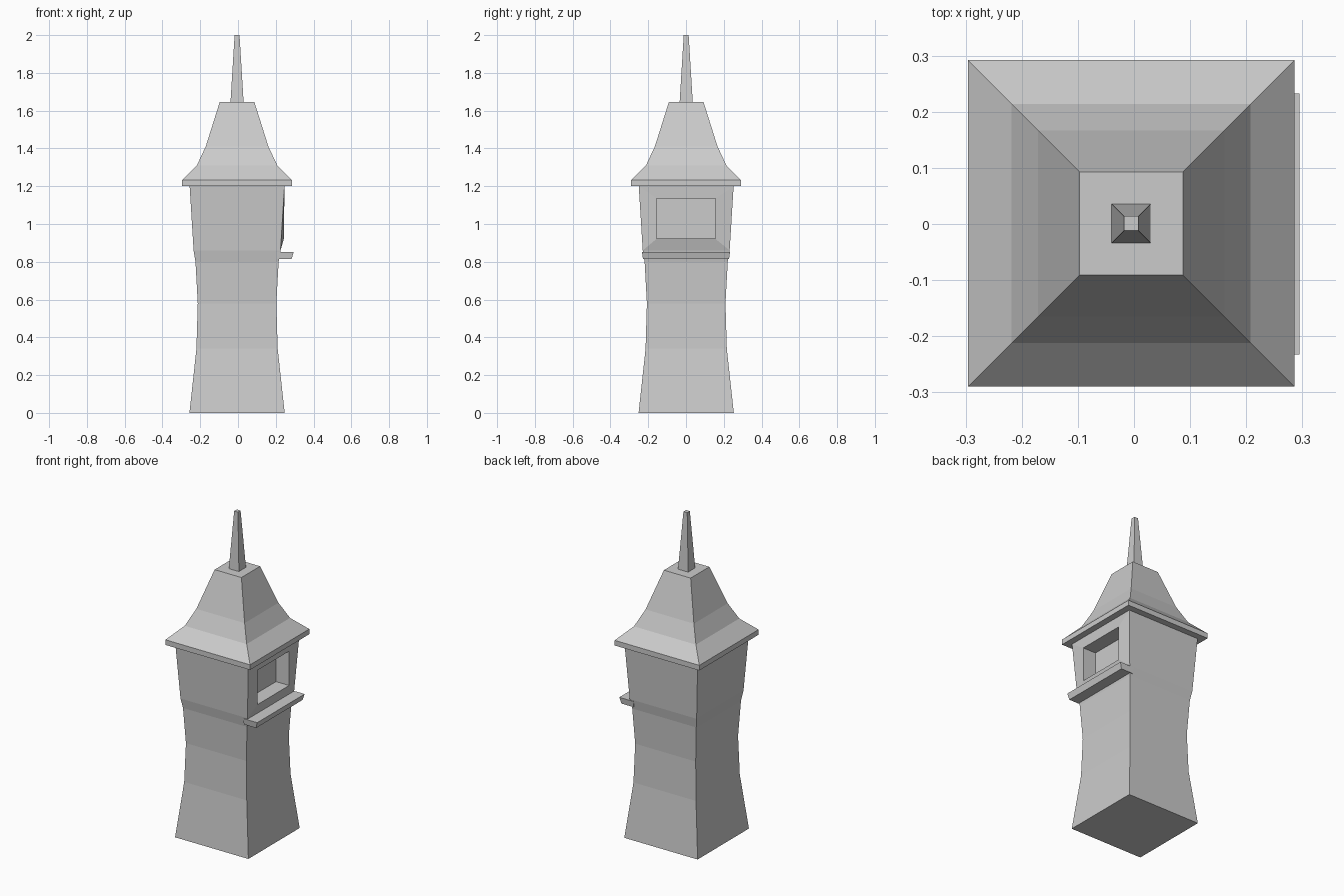
import bpy, bmesh

if "Cube" in bpy.data.objects:
    bpy.data.objects.remove(bpy.data.objects["Cube"])

CX, CY = -0.005, 0.001   # tower axis


def finish(bm, name):
    bmesh.ops.recalc_face_normals(bm, faces=bm.faces[:])
    me = bpy.data.meshes.new(name)
    bm.to_mesh(me)
    bm.free()
    ob = bpy.data.objects.new(name, me)
    bpy.context.collection.objects.link(ob)
    return ob


def bridge(bm, a, b, skip=None):
    for i in range(4):
        if i != skip:
            j = (i + 1) % 4
            bm.faces.new((a[i], a[j], b[j], b[i]))


def square_loft(bm, profile, open_side=None):
    """Stack square rings of (half width, z); optionally leave +x open in the last span."""
    rings = [[bm.verts.new((CX + sx * h, CY + sy * h, z))
              for sx, sy in ((-1, -1), (1, -1), (1, 1), (-1, 1))] for h, z in profile]
    for k in range(len(rings) - 1):
        last = k == len(rings) - 2
        bridge(bm, rings[k], rings[k + 1], open_side if last else None)
    bm.faces.new(rings[0][::-1])
    bm.faces.new(rings[-1])
    return rings


# flared tower body with a recessed window on the +x side
bm = bmesh.new()
rings = square_loft(bm, [(0.252, 0), (0.215, 0.34), (0.208, 0.58), (0.22, 0.80),
                         (0.23, 0.86), (0.251, 1.2)], open_side=1)
low, top = rings[-2], rings[-1]
wall = [low[1], low[2], top[2], top[1]]


def window_ring(x):
    return [bm.verts.new((x, y, z)) for y, z in
            ((-0.155, 0.922), (0.155, 0.922), (0.155, 1.135), (-0.155, 1.135))]


rim, back = window_ring(0.243), window_ring(0.153)
bridge(bm, wall, rim)
bridge(bm, rim, back)
bm.faces.new(back)
finish(bm, "tower_body")

# window ledge, slightly wider at the top
bm = bmesh.new()
loops = [[bm.verts.new(p) for p in ((0.2, -h, z), (x, -h, z), (x, h, z), (0.2, h, z))]
         for h, x, z in ((0.228, 0.284, 0.815), (0.233, 0.295, 0.853))]
bridge(bm, *loops)
bm.faces.new(loops[0][::-1])
bm.faces.new(loops[1])
finish(bm, "window_ledge")

# curved roof and spire
for name, profile in (
    ("roof", [(0.291, 1.2), (0.291, 1.232), (0.213, 1.31), (0.166, 1.41), (0.092, 1.645)]),
    ("spire", [(0.035, 1.64), (0.013, 2.0)]),
):
    bm = bmesh.new()
    square_loft(bm, profile)
    finish(bm, name)
